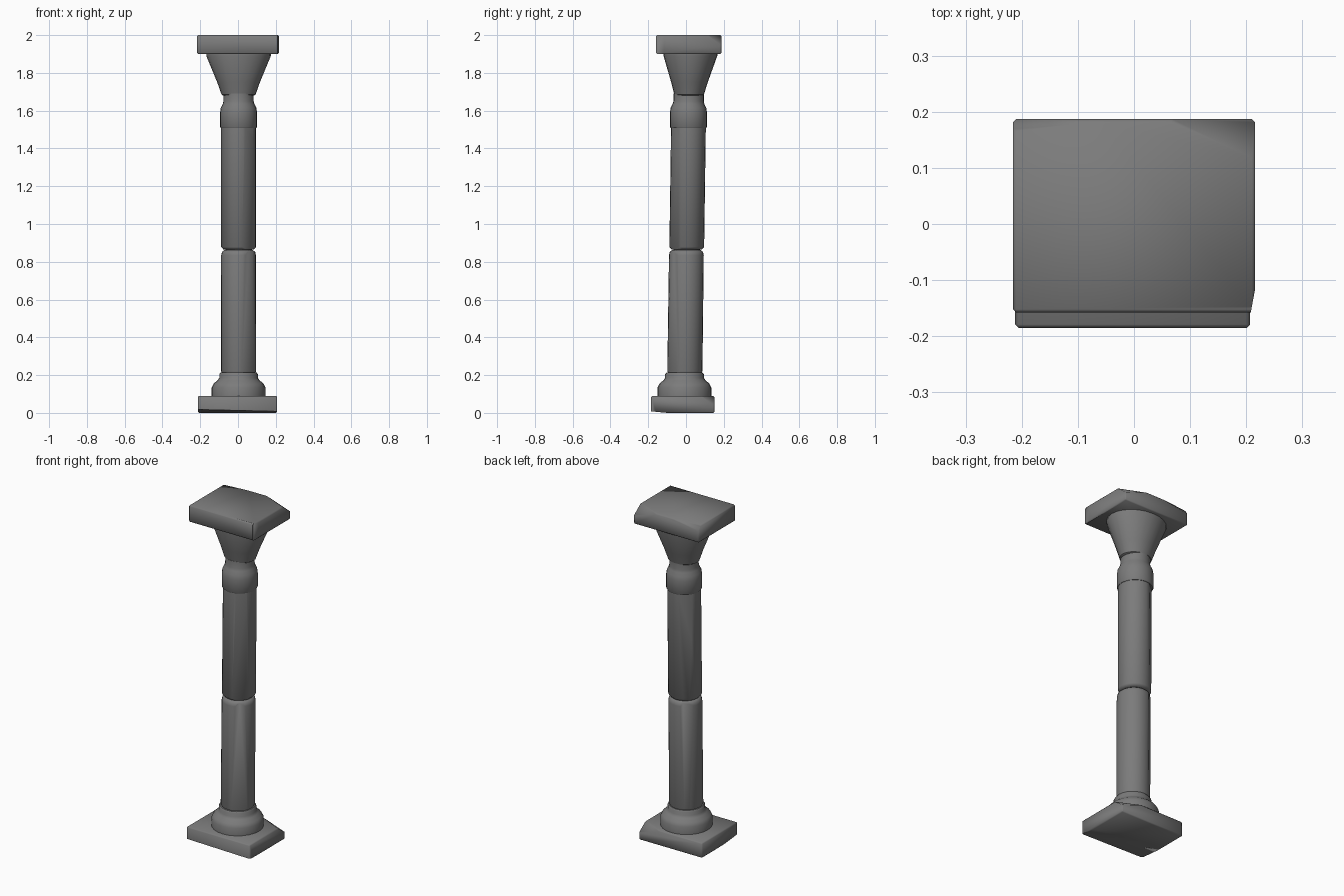
import bpy, bmesh, math
from mathutils import Vector

cube = bpy.data.objects.get("Cube")
if cube:
    bpy.data.objects.remove(cube)

stone = bpy.data.materials.new("grey stone")
stone.use_nodes = True
GREY = (0.2, 0.2, 0.2, 1)
stone.diffuse_color = GREY
stone.node_tree.nodes["Principled BSDF"].inputs["Base Color"].default_value = GREY


def chip(bm, point, normal):
    """Slice off everything beyond a plane and close the cut."""
    geom = bm.verts[:] + bm.edges[:] + bm.faces[:]
    cut = bmesh.ops.bisect_plane(bm, geom=geom, plane_co=point,
                                 plane_no=normal, clear_outer=True)
    edges = [e for e in cut["geom_cut"] if isinstance(e, bmesh.types.BMEdge)]
    if edges:
        bmesh.ops.contextual_create(bm, geom=edges)


def finish(name, bm, angle):
    bmesh.ops.recalc_face_normals(bm, faces=bm.faces[:])
    mesh = bpy.data.meshes.new(name)
    bm.to_mesh(mesh)
    bm.free()
    mesh.materials.append(stone)
    obj = bpy.data.objects.new(name, mesh)
    bpy.context.collection.objects.link(obj)
    bpy.ops.object.select_all(action='DESELECT')
    obj.select_set(True)
    bpy.context.view_layer.objects.active = obj
    bpy.ops.object.shade_smooth_by_angle(angle=math.radians(angle))
    return obj


def turned(name, rings, sides=24, chips=(), angle=50):
    """Rings are (z, centre y, radius), joined into a closed solid."""
    bm = bmesh.new()
    loops = []
    for z, cy, r in rings:
        loops.append([bm.verts.new((0.003 + r * math.cos(a), cy + r * math.sin(a), z))
                      for a in (math.tau * i / sides for i in range(sides))])
    for low, high in zip(loops, loops[1:]):
        for i in range(sides):
            j = (i + 1) % sides
            bm.faces.new((low[i], low[j], high[j], high[i]))
    bm.faces.new(loops[0][::-1])
    bm.faces.new(loops[-1])
    for point, normal in chips:
        chip(bm, point, normal)
    return finish(name, bm, angle)


def slab(name, low, high, chips):
    """Worn block with softened edges and broken corners."""
    low, high = Vector(low), Vector(high)
    bm = bmesh.new()
    bmesh.ops.create_cube(bm, size=1)
    for v in bm.verts:
        v.co = (low + high) / 2 + v.co * (high - low)
    bmesh.ops.bevel(bm, geom=bm.edges[:], offset=0.006, segments=1, affect='EDGES')
    for a, b, c in chips:
        a, b, c = Vector(a), Vector(b), Vector(c)
        normal = (b - a).cross(c - a)
        if normal.dot((low + high) / 2 - a) > 0:
            normal.negate()
        chip(bm, a, normal)
    return finish(name, bm, 75)


# Square plinth and abacus, each with a broken corner
slab("plinth", (-0.212, -0.185, 0), (0.207, 0.15, 0.09), [
    ((0.06, 0.15, 0.09), (0.207, 0.08, 0.09), (0.207, 0.15, 0.04)),
    ((-0.212, 0, 0), (0.207, -0.1, 0), (-0.212, -0.185, 0.018))])
slab("abacus", (-0.216, -0.158, 1.9), (0.216, 0.187, 2), [
    ((0.05, 0.187, 2), (0.216, 0.115, 2), (0.216, 0.187, 1.945)),
    ((-0.216, 0.165, 2), (0, 0.187, 2), (-0.216, 0.187, 1.97)),
    ((0.216, -0.115, 1.95), (0.208, -0.158, 1.95), (0.216, -0.115, 2))])

# Moulded base
turned("base_moulding", [(0.085, -0.008, 0.132), (0.09, -0.008, 0.142),
                         (0.135, -0.008, 0.142), (0.155, -0.008, 0.132),
                         (0.172, -0.008, 0.112), (0.185, -0.008, 0.102),
                         (0.205, -0.008, 0.102), (0.213, -0.008, 0.096)])


# Two shaft drums with worn flats and a narrow joint between them
def flats(cy, depth):
    return [(Vector((0, cy, 0)) + depth * Vector(n), n)
            for n in ((0.64, -0.77, 0), (-0.64, 0.77, 0))]


turned("lower_shaft", [(0.21, -0.006, 0.088), (0.222, -0.006, 0.093),
                       (0.835, 0.002, 0.092), (0.852, 0.002, 0.088),
                       (0.862, 0.002, 0.076)], chips=flats(-0.002, 0.086))
turned("shaft_joint", [(0.855, 0.003, 0.07), (0.88, 0.003, 0.07)])
turned("upper_shaft", [(0.865, 0.004, 0.08), (0.878, 0.004, 0.092),
                       (1.515, 0.013, 0.092)], chips=flats(0.008, 0.085))

# Rounded collar and neck
turned("collar", [(1.508, 0.013, 0.094), (1.514, 0.013, 0.098),
                  (1.59, 0.013, 0.098), (1.615, 0.013, 0.094),
                  (1.635, 0.013, 0.084), (1.65, 0.014, 0.08),
                  (1.69, 0.015, 0.08)])

# Flared capital
turned("capital", [(1.68, 0.016, 0.082), (1.685, 0.016, 0.09), (1.75, 0.018, 0.113),
                   (1.89, 0.024, 0.171), (1.905, 0.025, 0.171)], angle=35)

# Squeeze the round capital slightly front to back
capital = bpy.data.objects["capital"]
for v in capital.data.vertices:
    t = (v.co.z - 1.68) / 0.22
    v.co.y = 0.02 + (v.co.y - 0.02) * (0.87 - 0.04 * t)
